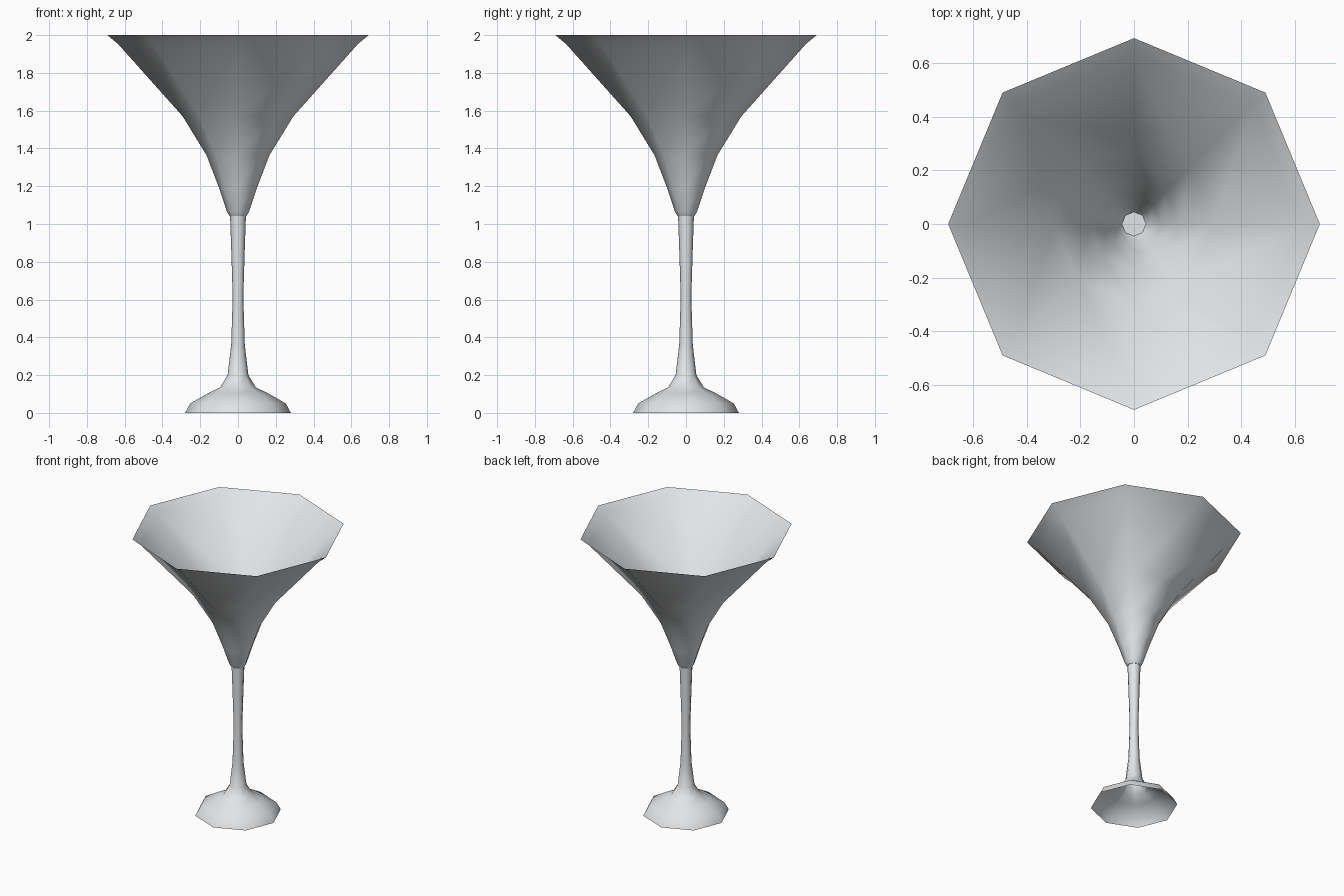
import bpy
import bmesh
import math

if "Cube" in bpy.data.objects:
    bpy.data.objects.remove(bpy.data.objects["Cube"])

SIDES = 8

glass = bpy.data.materials.new("pale grey glass")
glass.diffuse_color = (0.76, 0.78, 0.80, 1.0)
glass.use_nodes = True
glass.node_tree.nodes["Principled BSDF"].inputs["Base Color"].default_value = glass.diffuse_color


def lathe(name, profile, cap_start=False):
    """Revolve (radius, height) points into an eight-sided open shell."""
    bm = bmesh.new()
    rings = []
    for r, z in profile:
        rings.append([bm.verts.new((r * math.cos(2 * math.pi * i / SIDES),
                                    r * math.sin(2 * math.pi * i / SIDES), z))
                      for i in range(SIDES)])
    for a, b in zip(rings, rings[1:]):
        for i in range(SIDES):
            j = (i + 1) % SIDES
            bm.faces.new((a[i], a[j], b[j], b[i]))
    if cap_start:
        bm.faces.new(rings[0][::-1])
    mesh = bpy.data.meshes.new(name)
    bm.to_mesh(mesh)
    bm.free()
    mesh.materials.append(glass)
    obj = bpy.data.objects.new(name, mesh)
    bpy.context.collection.objects.link(obj)
    bpy.ops.object.select_all(action='DESELECT')
    obj.select_set(True)
    bpy.context.view_layer.objects.active = obj
    bpy.ops.object.shade_smooth_by_angle(angle=math.radians(50))
    return obj


# hollow foot flowing into the slender stem
lathe("foot_and_stem", [
    (0.28, 0.0), (0.253, 0.05), (0.16, 0.103), (0.095, 0.135), (0.055, 0.20),
    (0.036, 0.36), (0.028, 0.615), (0.036, 0.87), (0.042, 1.043)])

# flared thin bowl with a small flat bottom
lathe("bowl", [
    (0.045, 1.043), (0.058, 1.065), (0.10, 1.19), (0.167, 1.365),
    (0.293, 1.57), (0.635, 1.953), (0.692, 2.0)], cap_start=True)
